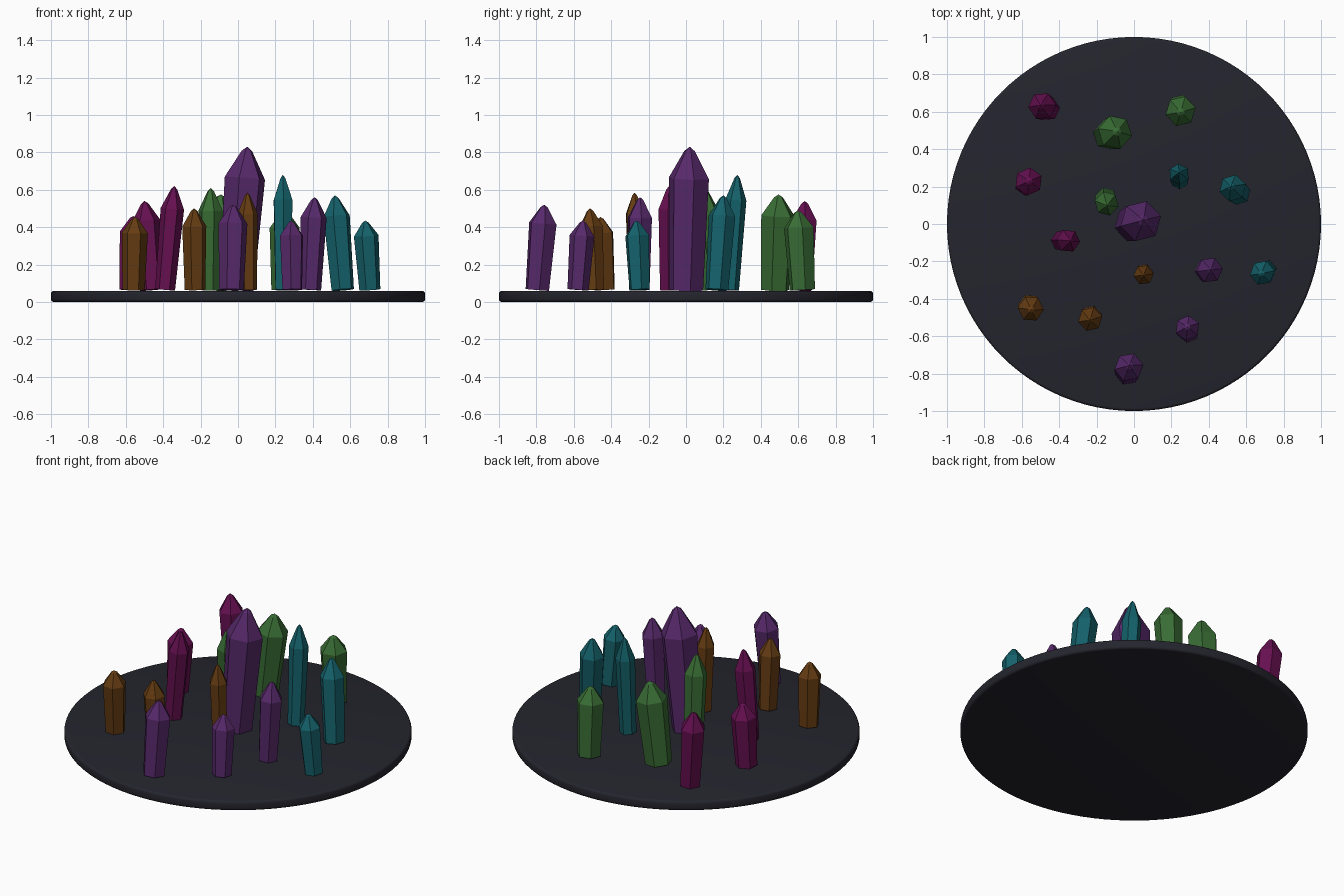
import bpy, bmesh, math, random
from mathutils import Vector, Matrix

if "Cube" in bpy.data.objects:
    bpy.data.objects.remove(bpy.data.objects["Cube"])

random.seed(4)


def material(name, rgb):
    m = bpy.data.materials.new(name)
    m.diffuse_color = (*rgb, 1)
    m.use_nodes = True
    m.node_tree.nodes["Principled BSDF"].inputs["Base Color"].default_value = m.diffuse_color
    return m


STONE = material("dark stone", (0.018, 0.018, 0.027))
PURPLE = material("purple crystal", (0.095, 0.022, 0.145))
MAGENTA = material("magenta crystal", (0.13, 0.005, 0.08))
GREEN = material("green crystal", (0.04, 0.15, 0.034))
TEAL = material("teal crystal", (0.007, 0.12, 0.145))
AMBER = material("amber crystal", (0.13, 0.045, 0.006))


def finish(bm, name, mat):
    bmesh.ops.recalc_face_normals(bm, faces=bm.faces)
    mesh = bpy.data.meshes.new(name)
    bm.to_mesh(mesh)
    bm.free()
    mesh.materials.append(mat)
    ob = bpy.data.objects.new(name, mesh)
    bpy.context.collection.objects.link(ob)
    return ob


# Round plate with softened rims
bm = bmesh.new()
bmesh.ops.create_cone(bm, cap_ends=True, segments=96, radius1=1, radius2=1,
                      depth=0.06, matrix=Matrix.Translation((0, 0, 0.03)))
rims = [e for e in bm.edges if abs(e.verts[0].co.z - e.verts[1].co.z) < 0.001]
bmesh.ops.bevel(bm, geom=rims, offset=0.015, segments=3, profile=0.5, affect='EDGES')
plate = finish(bm, "base_plate", STONE)
bpy.context.view_layer.objects.active = plate
plate.select_set(True)
bpy.ops.object.shade_smooth_by_angle(angle=math.radians(35))


# Six-sided leaning crystal: foot, wide shoulder, blunt point
def crystal(name, mat, base, tip, radius):
    foot, top = Vector((*base, 0.065)), Vector(tip)
    axis = top - foot
    turn = Vector((0, 0, 1)).rotation_difference(axis).to_matrix()
    length, phase = axis.length, random.uniform(0, math.pi / 3)
    bm = bmesh.new()
    rings = []
    for r, h in ((0.88, 0), (1.03, 0.78), (0.27, 0.97)):
        ring = []
        for i in range(6):
            a = phase + i * math.pi / 3
            p = Vector((math.cos(a) * r * radius, math.sin(a) * r * radius, h * length))
            ring.append(bm.verts.new(foot + turn @ p))
        rings.append(ring)
    point = bm.verts.new(top)
    bm.faces.new(rings[0])
    for i in range(6):
        j = (i + 1) % 6
        for lo, hi in zip(rings, rings[1:]):
            bm.faces.new((lo[i], lo[j], hi[j], hi[i]))
        bm.faces.new((rings[2][i], rings[2][j], point))
    finish(bm, name, mat)


# Colour groups: foot position, tip position, shoulder radius
groups = {
    PURPLE: [((-0.01, 0), (0.05, 0.02, 0.83), 0.108),
             ((0.385, -0.25), (0.41, -0.245, 0.56), 0.068),
             ((0.29, -0.577), (0.285, -0.55, 0.435), 0.065),
             ((-0.035, -0.795), (-0.025, -0.757, 0.52), 0.076)],
    MAGENTA: [((-0.46, 0.615), (-0.50, 0.635, 0.54), 0.073),
              ((-0.575, 0.215), (-0.56, 0.23, 0.46), 0.073),
              ((-0.39, -0.09), (-0.34, -0.09, 0.62), 0.061)],
    GREEN: [((-0.14, 0.475), (-0.09, 0.495, 0.575), 0.09),
            ((-0.15, 0.14), (-0.145, 0.10, 0.61), 0.064),
            ((0.247, 0.622), (0.25, 0.598, 0.49), 0.08)],
    TEAL: [((0.243, 0.235), (0.24, 0.275, 0.68), 0.055),
           ((0.56, 0.165), (0.518, 0.2, 0.57), 0.071),
           ((0.705, -0.248), (0.68, -0.265, 0.435), 0.065)],
    AMBER: [((0.055, -0.26), (0.05, -0.275, 0.585), 0.053),
            ((-0.23, -0.492), (-0.235, -0.513, 0.5), 0.064),
            ((-0.558, -0.435), (-0.55, -0.458, 0.455), 0.068)],
}
for mat, items in groups.items():
    for n, (base, tip, radius) in enumerate(items, 1):
        crystal(f"{mat.name.replace(' ', '_')}_{n}", mat, base, tip, radius)
